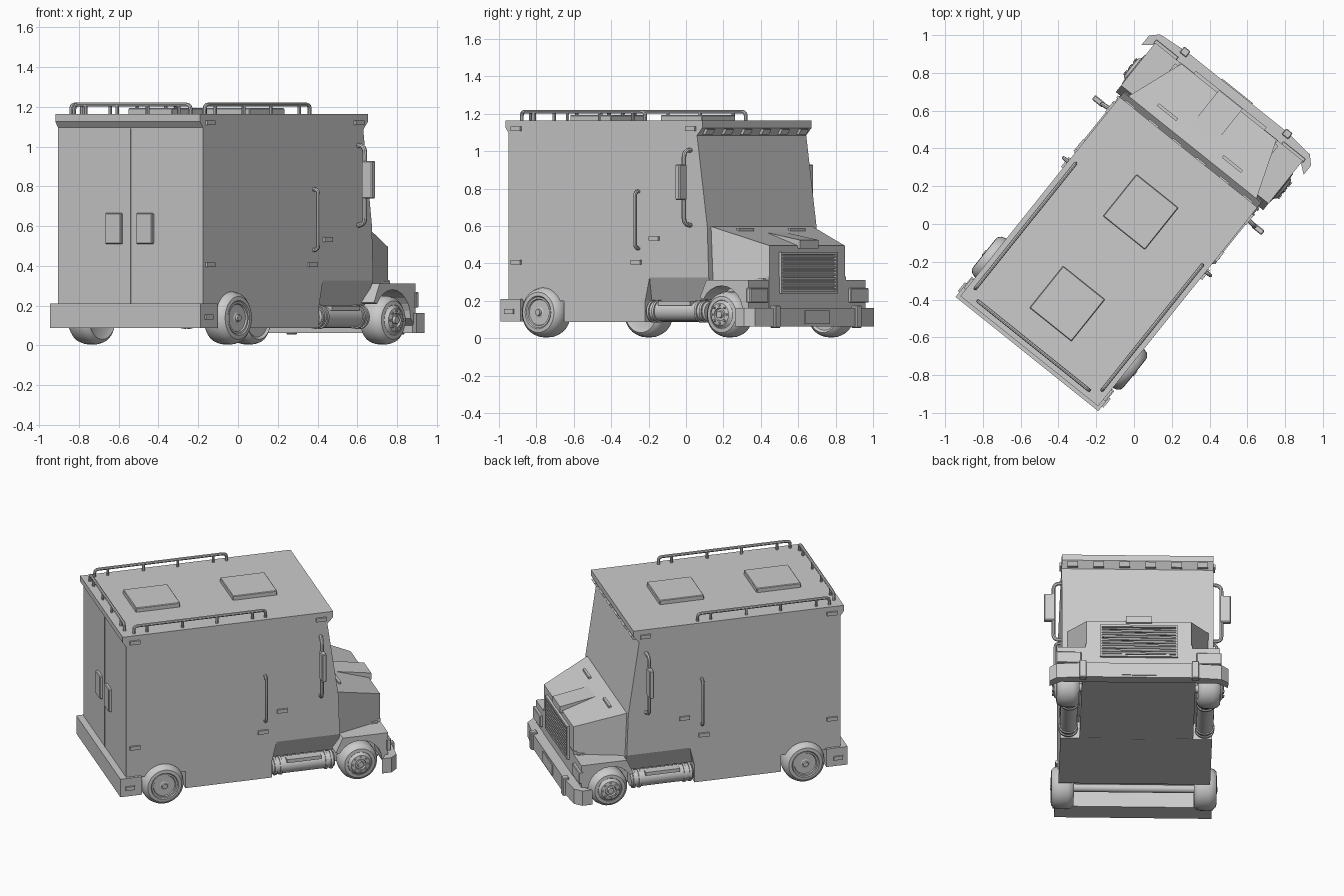
import bpy, bmesh, math
from mathutils import Matrix, Vector

if "Cube" in bpy.data.objects:
    bpy.data.objects.remove(bpy.data.objects["Cube"])

# Truck is modelled along +X (left = +Y), then turned to its diagonal heading
HEAD = Matrix.Rotation(math.radians(51.3), 4, 'Z') @ Matrix.Translation((0, 0.012, 0))


def finish(name, mesh, mirror=False, smooth=False, bevel=0):
    ob = bpy.data.objects.new(name, mesh)
    bpy.context.collection.objects.link(ob)
    ob.matrix_world = HEAD
    if bevel:
        m = ob.modifiers.new("bevel", 'BEVEL')
        m.width, m.segments = bevel, 1
    if mirror:
        m = ob.modifiers.new("mirror", 'MIRROR')
        m.use_axis = (False, True, False)
    if smooth:
        bpy.context.view_layer.objects.active = ob
        bpy.ops.object.select_all(action='DESELECT')
        ob.select_set(True)
        bpy.ops.object.shade_smooth_by_angle(angle=math.radians(35))
    return ob


def loft(name, rings, caps=True, closed=False, **kw):
    """Skin a list of equal-length point rings."""
    bm = bmesh.new()
    vs = [[bm.verts.new(p) for p in r] for r in rings]
    n = len(rings[0])
    pairs = list(zip(vs, vs[1:])) + ([(vs[-1], vs[0])] if closed else [])
    for a, b in pairs:
        for i in range(n):
            j = (i + 1) % n
            bm.faces.new((a[i], a[j], b[j], b[i]))
    if caps and not closed:
        bm.faces.new(vs[0])
        bm.faces.new(vs[-1])
    bmesh.ops.recalc_face_normals(bm, faces=bm.faces)
    me = bpy.data.meshes.new(name)
    bm.to_mesh(me)
    bm.free()
    return finish(name, me, **kw)


def side_profile(name, pts, y0, y1, **kw):
    return loft(name, [[(x, y, z) for x, z in pts] for y in (y0, y1)], **kw)


def plan_profile(name, pts, z0, z1, **kw):
    return loft(name, [[(x, y, z) for x, y in pts] for z in (z0, z1)], **kw)


def box(name, x0, x1, y0, y1, z0, z1, **kw):
    return plan_profile(name, [(x0, y0), (x1, y0), (x1, y1), (x0, y1)], z0, z1, **kw)


def lathe(name, pts, centre, axis='Y', seg=32, **kw):
    """Revolve (radius, offset) points about the Y or X axis through centre."""
    cx, cy, cz = centre
    rings = []
    for r, o in pts:
        ring = []
        for i in range(seg):
            a = 2 * math.pi * i / seg
            c, s = r * math.cos(a), r * math.sin(a)
            ring.append((cx + c, cy + o, cz + s) if axis == 'Y' else (cx + o, cy + c, cz + s))
        rings.append(ring)
    return loft(name, rings, smooth=True, **kw)


def tube(name, pts, r, corner=0.025, **kw):
    """Round bar along a path with rounded corners."""
    P = [Vector(p) for p in pts]
    path = [P[0]]
    for a, b, c in zip(P, P[1:], P[2:]):
        s, e = b + (a - b).normalized() * corner, b + (c - b).normalized() * corner
        for t in (0, .25, .5, .75, 1):
            path.append(s * (1 - t) ** 2 + b * 2 * t * (1 - t) + e * t * t)
    path.append(P[-1])
    cu = bpy.data.curves.new(name, 'CURVE')
    cu.dimensions, cu.bevel_depth, cu.bevel_resolution, cu.use_fill_caps = '3D', r, 2, True
    sp = cu.splines.new('POLY')
    sp.points.add(len(path) - 1)
    for q, v in zip(sp.points, path):
        q.co = (*v, 1)
    tmp = bpy.data.objects.new("tmp", cu)
    bpy.context.collection.objects.link(tmp)
    me = bpy.data.meshes.new_from_object(tmp.evaluated_get(bpy.context.evaluated_depsgraph_get()))
    bpy.data.objects.remove(tmp)
    return finish(name, me, smooth=True, **kw)


# Body shell with overhanging roof lip and raked windscreen
W = 0.467
side_profile("body", [(-.85, .2), (.085, .2), (.115, .325), (.52, .325), (.51, .6), (.44, 1.085),
                      (.477, 1.125), (.477, 1.164), (-.872, 1.164), (-.872, 1.125), (-.85, 1.095)], -W, W)
# Lower skirt, chassis and tucked-in sill under the cab
box("skirt", -.47, .085, -W, W, .087, .2)
box("chassis", .08, .8, -.35, .35, .088, .32)
loft("cab_sill", [[(x, -W, .325), (x, W, .325), (x, .41, .2), (x, -.41, .2)] for x in (.08, .52)])
# Rear bumper, doors seam and rear lamps
box("rear_bumper", -.892, -.755, -.484, .484, .088, .21)
box("door_seam", -.852, -.84, -.003, .003, .21, 1.09)
box("rear_lamp", -.868, -.84, .05, .15, .51, .665, mirror=True, bevel=.004)

# Roof hatches
for x in (-.55, .072):
    box("roof_hatch", x - .142, x + .142, -.142, .142, 1.16, 1.193, bevel=.004)

# Roof rails with legs
Z = 1.211
tube("side_rail", [(-.79, .43, 1.16), (-.79, .43, Z), (.055, .43, Z), (.055, .43, 1.16)], .01, mirror=True)
tube("rear_rail", [(-.835, -.375, 1.16), (-.835, -.375, Z), (-.835, .375, Z), (-.835, .375, 1.16)], .01)
for t in (.1, .37, .63, .9):
    x = -.79 + t * .845
    tube("side_rail_leg", [(x, .43, 1.16), (x, .43, Z)], .009, mirror=True)
    y = -.375 + t * .75
    tube("rear_rail_leg", [(-.835, y, 1.16), (-.835, y, Z)], .009)

# Marker lamps on the sides and under the roof lip
for x, z in ((-.795, 1.12), (.40, 1.12), (-.795, .405), (.027, .405), (.15, .533)):
    box("side_marker", x - .033, x + .033, W - .01, W + .012, z - .012, z + .012, mirror=True)
box("bumper_marker", -.86, -.8, .475, .494, .13, .155, mirror=True)
for i in range(6):
    y = -.4 + i * .16
    side_profile("roof_lamp", [(.45, 1.088), (.468, 1.088), (.485, 1.115), (.47, 1.12)], y - .032, y + .032)

# Door grab handles and mirrors
tube("grab_handle", [(.04, .46, .48), (.04, .497, .48), (.04, .497, .785), (.04, .46, .785)], .01, mirror=True)
tube("mirror_arm", [(.4, .44, .605), (.39, .517, .605), (.39, .517, 1.005), (.4, .44, 1.005)], .012,
     corner=.04, mirror=True)
box("mirror", .375, .405, .507, .575, .74, .928, mirror=True, bevel=.005)

# Tapered bonnet with raised centre and vents
loft("bonnet", [[(x, -w, .28), (x, w, .28), (x, w, z), (x, -w, z)] for x, w, z in
                ((.48, .445, .607), (.82, .322, .495))])
side_profile("bonnet_bulge", [(.59, .568), (.835, .525), (.835, .48), (.6, .5)], -.08, .08)
side_profile("bonnet_vent", [(.565, .56), (.565, .588), (.582, .588), (.582, .56)], .155, .285, mirror=True)

# Radiator grille: frame and slats
for z in (.245, .455):
    box("grille_frame", .81, .838, -.24, .24, z - .007, z + .007)
box("grille_frame_side", .81, .838, .227, .24, .245, .455, mirror=True)
for i in range(10):
    z = .263 + i * .0193
    side_profile("grille_slat", [(.815, z), (.835, z - .006), (.835, z + .003), (.815, z + .01)], -.23, .23)

# Front fenders with wheel arches, and the panel between them
arch = [(.635 + .145 * math.cos(a), .135 + .145 * math.sin(a))
        for a in [math.pi * i / 12 for i in range(13)]]
side_profile("front_fender", [(.82, .31), (.82, .1), *arch[:-2], (.485, .215), (.53, .31)], .3, .5, mirror=True)
box("front_panel", .76, .822, -.33, .33, .09, .33)
box("headlamp", .81, .838, .355, .508, .19, .268, mirror=True, bevel=.004)

# Front bumper with swept ends, guards and plate
half = [(.765, .55), (.828, .55), (.87, .508), (.887, .33)]
inner = [(.82, -.48), (.82, .48)]
plan_profile("front_bumper", half + [(x, -y) for x, y in reversed(half)] + inner, .062, .162)
box("bumper_guard", .86, .9, .325, .368, .055, .175, mirror=True, bevel=.004)
box("number_plate", .87, .893, -.105, .105, .075, .148)

# Fuel tanks with end straps and a step
lathe("fuel_tank", [(.045, .09), (.053, .1), (.053, .48), (.045, .49)], (0, .42, .143), 'X', 24, mirror=True)
for x in (.11, .145, .435, .47):
    lathe("tank_strap", [(.052, 0), (.06, 0), (.06, .014), (.052, .014)], (x - .007, .42, .143), 'X', 24,
          closed=True, mirror=True)
box("tank_step", .18, .40, .43, .475, .175, .198, mirror=True)

# Wheels: rear dished rims with hub, front domed hubs with nuts
def tyre(name, x, R, y):
    lathe(name, [(.085, -.13), (R - .025, -.14), (R - .007, -.125), (R, -.10), (R, -.045), (R - .008, -.018),
                 (R - .025, -.002), (R - .045, 0), (R - .055, -.012)], (x, y, R + .005), mirror=True)


tyre("rear_tyre", -.615, .133, .51)
lathe("rear_rim", [(.082, -.03), (.082, -.004), (.072, -.004), (.055, -.04), (.03, -.045), (.028, -.012),
                   (.018, -.008), (.016, .005)], (-.615, .51, .138), mirror=True)
tyre("front_tyre", .638, .122, .505)
lathe("front_rim", [(.08, -.03), (.078, -.004), (.068, .004), (.06, .014), (.035, .018), (.032, .006),
                    (.02, .006), (.018, .022)], (.638, .505, .127), mirror=True)
for i in range(8):
    a = i * math.pi / 4
    lathe("wheel_nut", [(.007, 0), (.007, .024)],
          (.638 + .048 * math.cos(a), .505, .127 + .048 * math.sin(a)), seg=6, mirror=True)
for name, x, z in (("rear_axle", -.615, .138), ("front_axle", .638, .127)):
    lathe(name, [(.025, -.4), (.025, .4)], (x, 0, z), seg=12)
